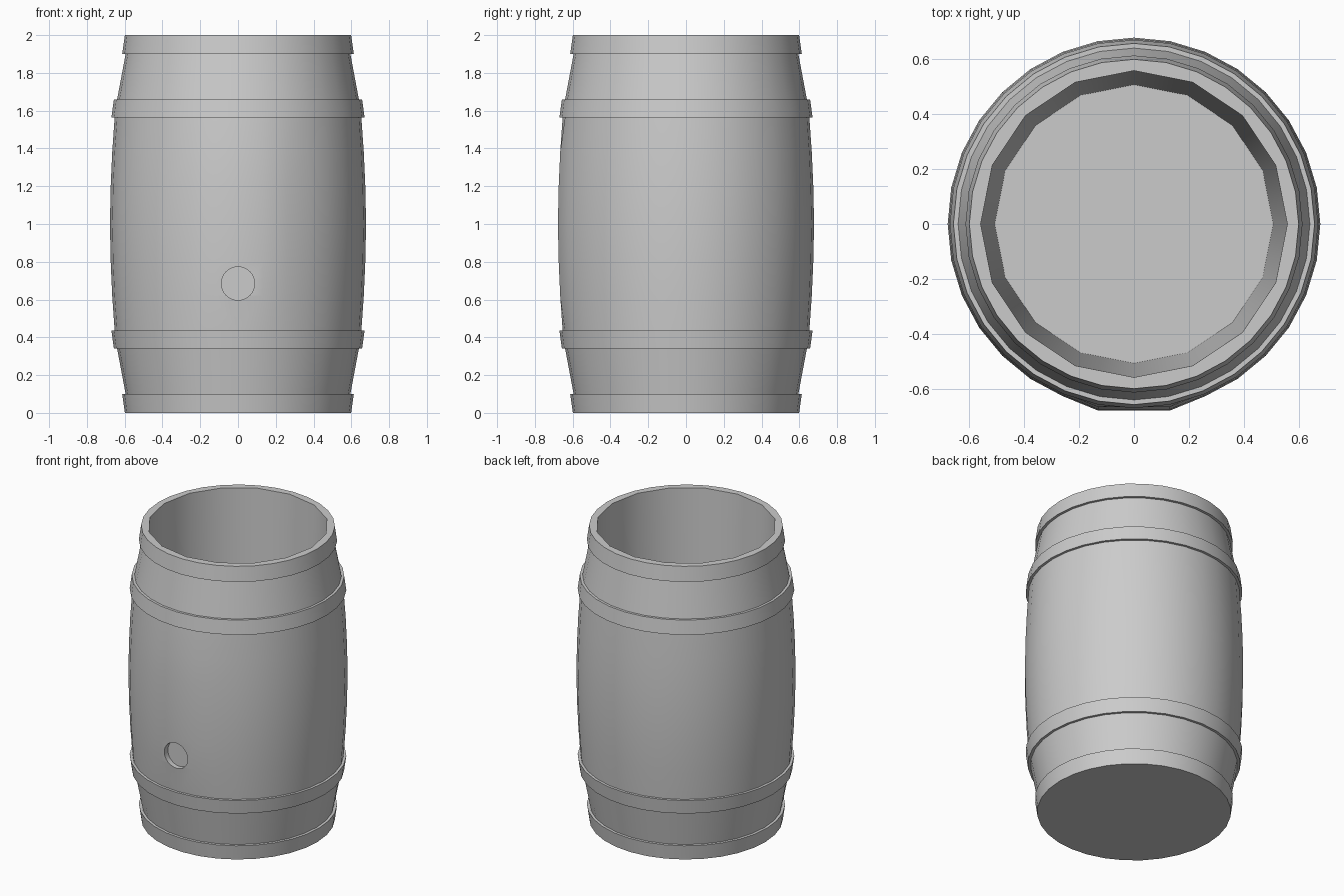
import bpy, bmesh
from math import sin, cos, pi

if "Cube" in bpy.data.objects:
    bpy.data.objects.remove(bpy.data.objects["Cube"])

SIDES = 32

# Lower half of the outer profile (radius, height), with two stepped hoops
half = [(0.599, 0.0), (0.613, 0.10), (0.595, 0.10), (0.64, 0.34), (0.657, 0.34),
        (0.67, 0.435), (0.653, 0.435), (0.666, 0.62), (0.674, 0.80)]
outer = half + [(0.678, 1.0)] + [(r, 2 - z) for r, z in reversed(half)]
# Tapered inside wall, with half as many sides
inner = [(0.558, 2.0), (0.507, 0.10)]


def ring(bm, r, z, coarse=False):
    verts = []
    for i in range(SIDES):
        a = -pi / 2 + 2 * pi * i / SIDES
        rad = r * cos(2 * pi / SIDES) if coarse and i % 2 else r
        x, y = rad * cos(a), rad * sin(a)
        # flatten the front panel that carries the bung hole
        if not coarse and 0.5 < z < 1.5 and i in (1, SIDES - 1):
            y = -r
        verts.append(bm.verts.new((x, y, z)))
    return verts


# Barrel shell: bottom, staves with hoops, rim, inside wall and floor
bm = bmesh.new()
rings = [ring(bm, r, z) for r, z in outer] + [ring(bm, r, z, True) for r, z in inner]
bm.faces.new(list(reversed(rings[0])))
for lo, hi in zip(rings, rings[1:]):
    for i in range(SIDES):
        j = (i + 1) % SIDES
        bm.faces.new((lo[i], lo[j], hi[j], hi[i]))
bm.faces.new(rings[-1])
bmesh.ops.recalc_face_normals(bm, faces=bm.faces)
mesh = bpy.data.meshes.new("barrel")
bm.to_mesh(mesh)
bm.free()
barrel = bpy.data.objects.new("barrel", mesh)
bpy.context.collection.objects.link(barrel)

# Round bung recess cut into the front
bpy.ops.mesh.primitive_cylinder_add(vertices=32, radius=0.088, depth=0.2,
                                    location=(0, -0.73, 0.685), rotation=(pi / 2, 0, 0))
cutter = bpy.context.object
cutter.name = "bung_cutter"
cutter.hide_render = True

bpy.ops.object.select_all(action='DESELECT')
barrel.select_set(True)
bpy.context.view_layer.objects.active = barrel
cut = barrel.modifiers.new("bung_recess", 'BOOLEAN')
cut.operation = 'DIFFERENCE'
cut.solver = 'EXACT'
cut.object = cutter
bpy.ops.object.modifier_apply(modifier=cut.name)
bpy.data.objects.remove(cutter)
bpy.ops.object.shade_smooth_by_angle(angle=pi / 6)
